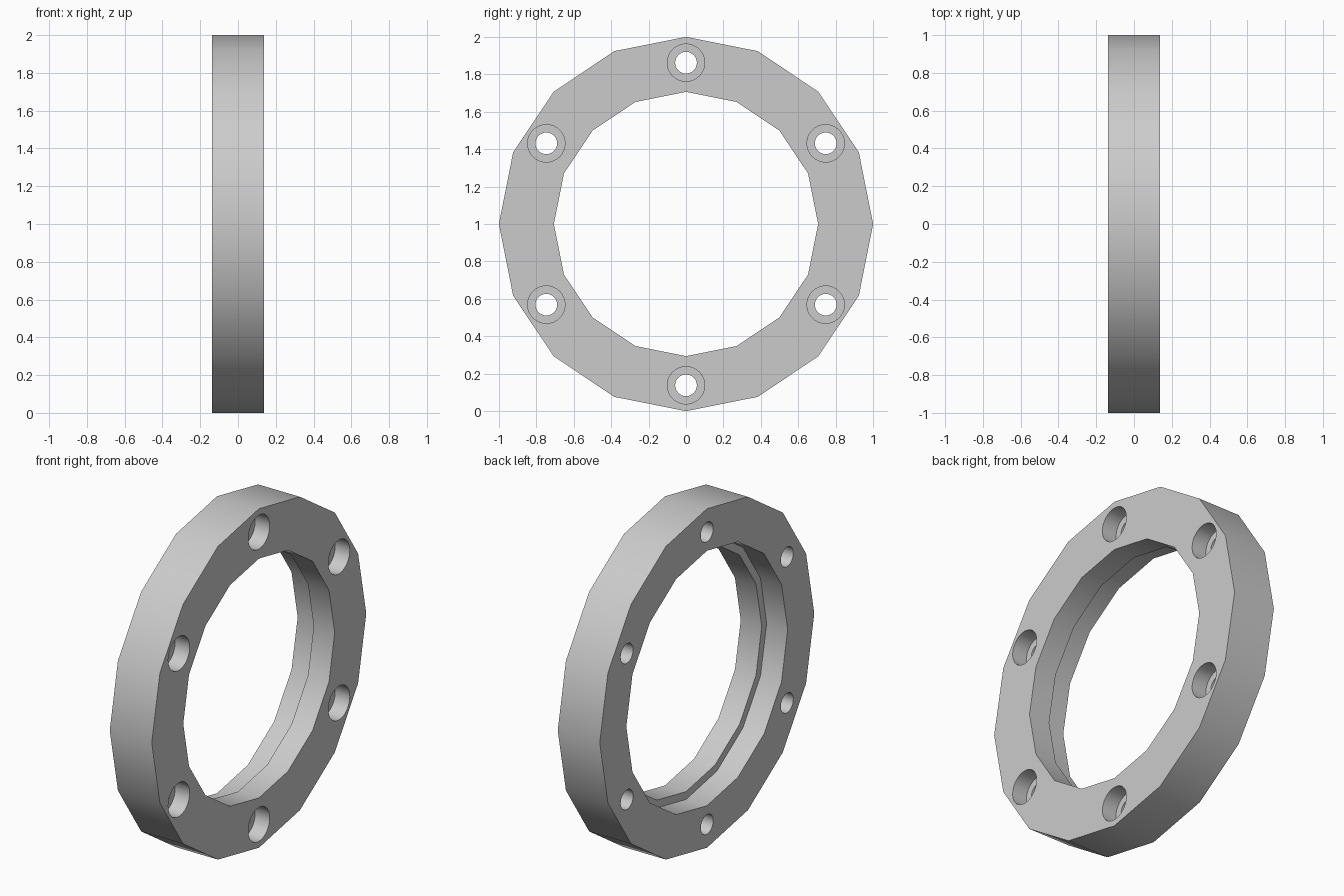
import bpy, bmesh, math
from mathutils import Matrix, Vector

cube = bpy.data.objects.get("Cube")
if cube:
    bpy.data.objects.remove(cube, do_unlink=True)

HALF = 0.137          # half the ring thickness
SIDES = 16
CENTRE = Vector((0, 0, 1))

grey = bpy.data.materials.new("plain grey")
grey.use_nodes = True
colour = (0.6, 0.6, 0.6, 1)
grey.diffuse_color = colour
grey.node_tree.nodes["Principled BSDF"].inputs["Base Color"].default_value = colour


def make_object(name, bm):
    bmesh.ops.recalc_face_normals(bm, faces=bm.faces)
    mesh = bpy.data.meshes.new(name)
    bm.to_mesh(mesh)
    bm.free()
    mesh.materials.append(grey)
    obj = bpy.data.objects.new(name, mesh)
    bpy.context.collection.objects.link(obj)
    return obj


# Ring: stepped section (x, radius) turned around the x axis
section = [(HALF, 0.706), (HALF, 1), (-HALF, 1), (-HALF, 0.752), (0, 0.752), (0, 0.706)]
bm = bmesh.new()
loops = []
for i in range(SIDES):
    a = math.tau * i / SIDES
    loops.append([bm.verts.new(CENTRE + Vector((x, r * math.sin(a), r * math.cos(a))))
                  for x, r in section])
for i, loop in enumerate(loops):
    after = loops[(i + 1) % SIDES]
    for j in range(len(section)):
        k = (j + 1) % len(section)
        bm.faces.new((loop[j], loop[k], after[k], after[j]))
ring = make_object("flange_ring", bm)


# Bolt hole cutters: six cylinders lying along x
def hole_cutter(name, radius, x_min, x_max):
    bm = bmesh.new()
    for i in range(6):
        a = math.tau * i / 6
        place = Matrix.Translation(CENTRE + Vector(
            ((x_min + x_max) / 2, 0.862 * math.sin(a), 0.862 * math.cos(a))))
        bmesh.ops.create_cone(bm, cap_ends=True, segments=32, radius1=radius,
                              radius2=radius, depth=x_max - x_min,
                              matrix=place @ Matrix.Rotation(math.pi / 2, 4, 'Y'))
    cutter = make_object(name, bm)
    cutter.hide_render = True
    return cutter


bpy.context.view_layer.objects.active = ring
ring.select_set(True)
for cutter in (hole_cutter("bolt_hole_cutter", 0.058, -0.3, 0.3),
               hole_cutter("counterbore_cutter", 0.1, HALF - 0.095, 0.3)):
    mod = ring.modifiers.new(cutter.name, 'BOOLEAN')
    mod.operation = 'DIFFERENCE'
    mod.solver = 'EXACT'
    mod.object = cutter
    bpy.ops.object.modifier_apply(modifier=mod.name)
    bpy.data.objects.remove(cutter, do_unlink=True)

# Smooth walls with crisp rims
bpy.ops.object.shade_smooth_by_angle(angle=math.radians(30))
